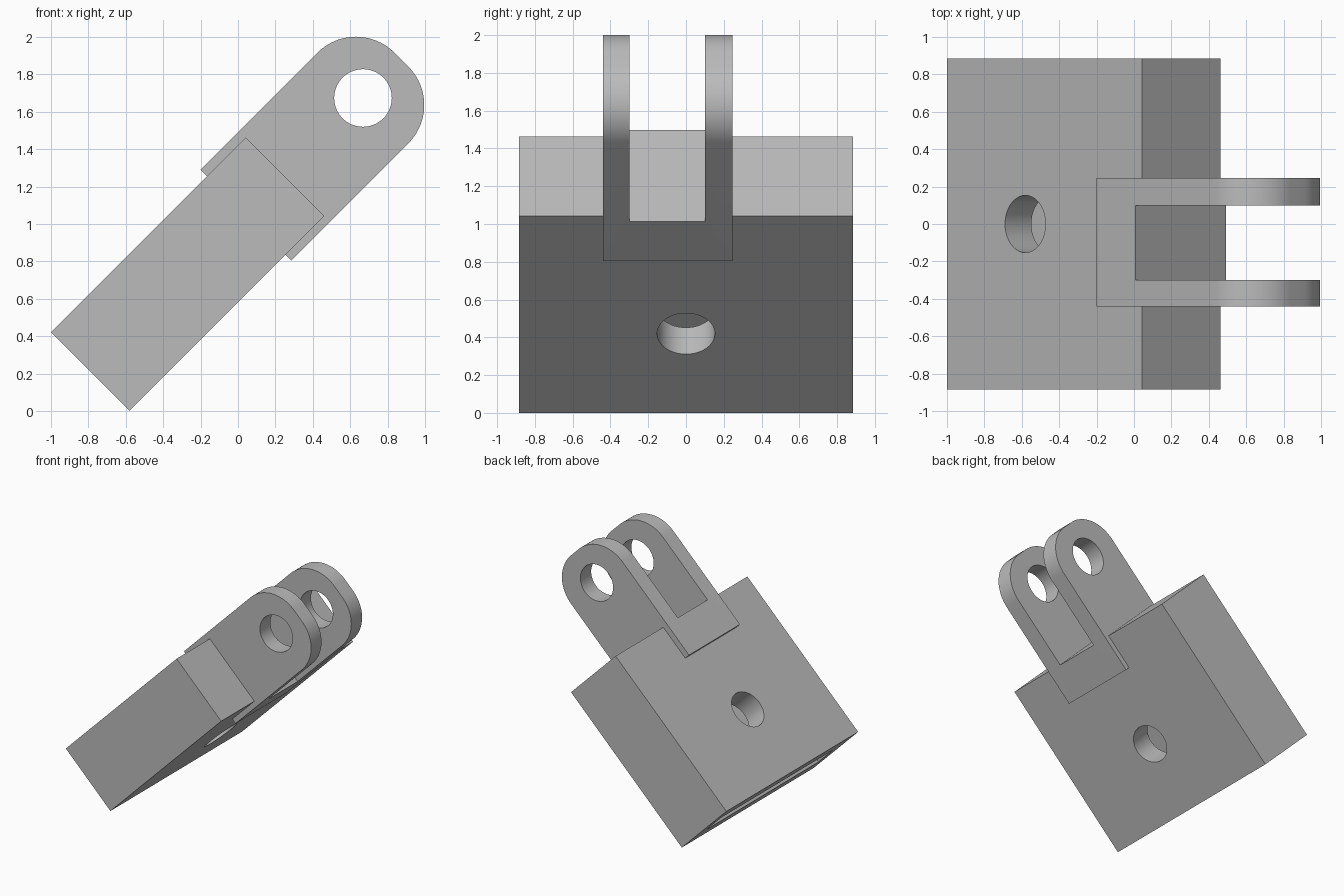
import bpy, bmesh, math

if "Cube" in bpy.data.objects:
    bpy.data.objects.remove(bpy.data.objects["Cube"])

TILT = -math.pi / 4   # whole part leans 45 degrees about the y axis

steel = bpy.data.materials.new("plain grey")
steel.diffuse_color = (0.5, 0.5, 0.5, 1)
steel.use_nodes = True
steel.node_tree.nodes["Principled BSDF"].inputs["Base Color"].default_value = steel.diffuse_color


def extrude(name, profile, y0, y1):
    """Solid from a (length, thickness) profile swept between two y values."""
    bm = bmesh.new()
    face = bm.faces.new([bm.verts.new((u, y0, v)) for u, v in profile])
    new = bmesh.ops.extrude_face_region(bm, geom=[face])["geom"]
    verts = [g for g in new if isinstance(g, bmesh.types.BMVert)]
    bmesh.ops.translate(bm, verts=verts, vec=(0, y1 - y0, 0))
    bmesh.ops.recalc_face_normals(bm, faces=bm.faces[:])
    mesh = bpy.data.meshes.new(name)
    bm.to_mesh(mesh)
    bm.free()
    mesh.materials.append(steel)
    ob = bpy.data.objects.new(name, mesh)
    bpy.context.collection.objects.link(ob)
    return ob


def box(name, u0, u1, y0, y1, v0, v1):
    return extrude(name, [(u0, v0), (u1, v0), (u1, v1), (u0, v1)], y0, y1)


def arc(cu, cv, r, a0, a1, n):
    angles = [math.radians(a0 + (a1 - a0) * i / n) for i in range(n + 1)]
    return [(cu + r * math.cos(a), cv + r * math.sin(a)) for a in angles]


def cut(target, cutter):
    bpy.context.view_layer.objects.active = target
    mod = target.modifiers.new("cut", 'BOOLEAN')
    mod.operation = 'DIFFERENCE'
    mod.solver = 'EXACT'
    mod.object = cutter
    bpy.ops.object.modifier_apply(modifier=mod.name)
    bpy.data.objects.remove(cutter)


# Wide block with a pocket open at its lower end
block = box("block", -0.41, 1.064, -0.885, 0.885, 0.411, 1.004)
cut(block, box("pocket", -0.6, 0.77, -0.75, 0.75, 0.61, 0.805))

# Cross hole through both walls of the pocket
bpy.ops.mesh.primitive_cylinder_add(vertices=64, radius=0.153, depth=1.2,
                                    location=(0.182, 0, 0.707))
cross_hole = bpy.context.object
cross_hole.data.materials.append(steel)
cut(block, cross_hole)

# Fork with rounded tips, slotted into two arms
LOW, HIGH, R, PIN_U = 0.368, 1.054, 0.29, 1.656
outline = [(0.771, HIGH), (0.771, LOW)]
outline += arc(PIN_U, LOW + R, R, -90, 0, 20)
outline += arc(PIN_U, HIGH - R, R, 0, 90, 20)
fork = extrude("fork", outline, -0.44, 0.245)
cut(fork, box("slot", 1.064, 2.3, -0.30, 0.10, 0.1, 1.3))

# Pin hole through both arms
cut(fork, extrude("pin_hole", arc(PIN_U, 0.711, 0.154, 0, 354.375, 63), -0.7, 0.5))

for ob in (block, fork):
    ob.rotation_euler = (0, TILT, 0)
    bpy.ops.object.select_all(action='DESELECT')
    ob.select_set(True)
    bpy.context.view_layer.objects.active = ob
    bpy.ops.object.shade_smooth_by_angle(angle=math.radians(30))
